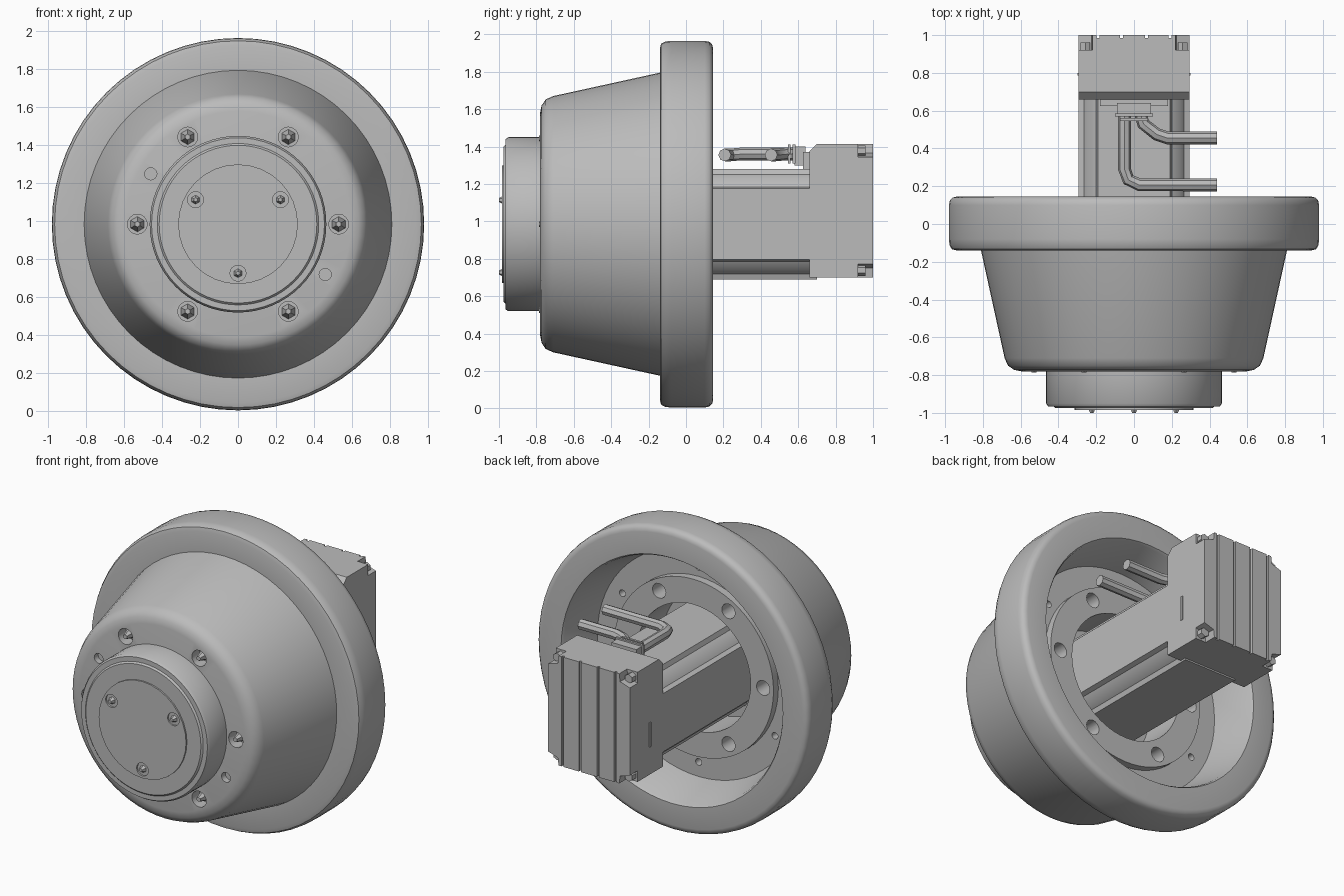
import bpy, bmesh, math
from mathutils import Matrix, Vector

if "Cube" in bpy.data.objects:
    bpy.data.objects.remove(bpy.data.objects["Cube"], do_unlink=True)

CZ = 0.985   # height of the wheel axis
SEG = 64

grey = bpy.data.materials.new("plain_grey")
grey.use_nodes = True
grey.diffuse_color = (0.5, 0.5, 0.5, 1)
grey.node_tree.nodes["Principled BSDF"].inputs["Base Color"].default_value = (0.5, 0.5, 0.5, 1)


def finish(name, bm, smooth=True):
    bmesh.ops.remove_doubles(bm, verts=bm.verts, dist=0.0005)
    bmesh.ops.recalc_face_normals(bm, faces=bm.faces)
    me = bpy.data.meshes.new(name)
    bm.to_mesh(me)
    bm.free()
    me.materials.append(grey)
    ob = bpy.data.objects.new(name, me)
    bpy.context.collection.objects.link(ob)
    if smooth:
        shade(ob)
    return ob


def activate(ob):
    bpy.ops.object.select_all(action='DESELECT')
    ob.select_set(True)
    bpy.context.view_layer.objects.active = ob


def shade(ob):
    activate(ob)
    bpy.ops.object.shade_smooth_by_angle(angle=math.radians(35))


def lathe(name, profile, seg=SEG):
    """Revolve (radius, y) points about the wheel axis."""
    bm = bmesh.new()
    vs = [bm.verts.new((r, y, CZ)) for r, y in profile]
    es = [bm.edges.new(p) for p in zip(vs, vs[1:])]
    bmesh.ops.spin(bm, geom=vs + es, cent=(0, 0, CZ), axis=(0, 1, 0),
                   angle=math.tau, steps=seg, use_duplicate=False)
    return finish(name, bm)


def prism(name, outline, y0, y1):
    """Extrude an (x, z) outline along y."""
    bm = bmesh.new()
    f = bm.faces.new([bm.verts.new((x, y0, z)) for x, z in outline])
    ext = bmesh.ops.extrude_face_region(bm, geom=[f])["geom"]
    bmesh.ops.translate(bm, vec=(0, y1 - y0, 0),
                        verts=[g for g in ext if isinstance(g, bmesh.types.BMVert)])
    return finish(name, bm, False)


def box(name, lo, hi):
    return prism(name, [(lo[0], lo[2]), (hi[0], lo[2]), (hi[0], hi[2]), (lo[0], hi[2])], lo[1], hi[1])


def polar(radius, degrees):
    a = math.radians(degrees)
    return radius * math.cos(a), CZ + radius * math.sin(a)


def pegs(name, spots, r, y0, y1, sides=16, tip=1.0):
    """Cylinders or cones along y at (x, z) spots; tip scales the y0 end."""
    bm = bmesh.new()
    for x, z in spots:
        m = Matrix.Translation((x, (y0 + y1) / 2, z)) @ Matrix.Rotation(math.pi / 2, 4, 'X')
        bmesh.ops.create_cone(bm, cap_ends=True, segments=sides, radius1=r, radius2=r * tip,
                              depth=y1 - y0, matrix=m)
    return finish(name, bm)


def cut(ob, *cutters):
    for c in cutters:
        c.hide_render = True
        mod = ob.modifiers.new("cut", 'BOOLEAN')
        mod.operation, mod.solver, mod.object = 'DIFFERENCE', 'EXACT', c
        activate(ob)
        bpy.ops.object.modifier_apply(modifier=mod.name)
        bpy.data.objects.remove(c, do_unlink=True)


six = [polar(0.53, 60 * i) for i in range(6)]
pins = [polar(0.53, a) for a in (150, 330)]
three = [polar(0.258, a) for a in (30, 150, 270)]

# Wheel body: tapered drum, wide rim, stepped mounting flange and motor well
wheel = lathe("wheel_body", [
    (0, -0.78), (0.595, -0.78), (0.635, -0.772), (0.667, -0.75), (0.685, -0.71),
    (0.81, -0.14), (0.94, -0.14), (0.965, -0.133), (0.977, -0.11), (0.98, -0.08),
    (0.98, 0.1), (0.975, 0.125), (0.96, 0.14), (0.94, 0.145), (0.8, 0.145), (0.79, 0.13),
    (0.73, -0.13), (0.575, -0.13), (0.575, -0.08), (0.41, -0.08), (0.41, -0.35), (0, -0.35)])
cut(wheel,
    pegs("front_holes", six, 0.052, -0.85, -0.7),
    pegs("pin_holes", pins, 0.032, -0.85, -0.74),
    pegs("flange_holes", [polar(0.5, 60 * i) for i in range(6)], 0.048, -0.2, 0.0),
    pegs("small_holes", [polar(0.635, a) for a in (30, 90, 210, 270)], 0.022, -0.2, 0.0))
shade(wheel)
pegs("drum_bolts", six, 0.043, -0.785, -0.69, 6, 0.35)

# Hub with a raised lip and a screwed cover
hub = lathe("hub", [(0, -0.76), (0.465, -0.76), (0.465, -0.95), (0.455, -0.965),
                    (0.425, -0.965), (0.415, -0.975), (0, -0.975)])
cover = lathe("hub_cover", [(0, -0.95), (0.315, -0.95), (0.315, -0.985), (0, -0.985)], 32)
cut(cover, pegs("cover_holes", three, 0.042, -1.02, -0.96))
shade(cover)
pegs("cover_screws", three, 0.036, -1.0, -0.95, 6, 0.3)

# Motor barrel: square section with hollowed corners
quarter = [(0.295, 0.19), (0.265, 0.2), (0.24, 0.24), (0.2, 0.265), (0.19, 0.295)]
outline = []
for k, (sx, sz) in enumerate([(1, 1), (-1, 1), (-1, -1), (1, -1)]):
    pts = quarter if k % 2 == 0 else quarter[::-1]
    outline += [(sx * x, CZ + sz * z) for x, z in pts]
shade(prism("motor_barrel", outline, -0.35, 0.7))

# Motor head: box with bevelled front top edge, grooved back and corner pockets
head = box("motor_head", (-0.295, 0.66, 0.7), (0.295, 1.0, 1.415))
bm = bmesh.new()
bm.from_mesh(head.data)
edge = [e for e in bm.edges if all(v.co.y < 0.7 and v.co.z > 1.4 for v in e.verts)]
bmesh.ops.bevel(bm, geom=edge, offset=0.04, segments=1, affect='EDGES')
bm.to_mesh(head.data)
bm.free()
for x in (-0.19, -0.065, 0.065, 0.19):
    cut(head, box("back_groove", (x - 0.008, 0.985, 0.6), (x + 0.008, 1.1, 1.5)))
for sx in (-1, 1):
    for z, sz in ((0.7, 1), (1.415, -1)):
        pocket = [(sx * 0.32, z - sz * 0.03), (sx * 0.215, z - sz * 0.03),
                  (sx * 0.225, z + sz * 0.05), (sx * 0.32, z + sz * 0.08)]
        cut(head, prism("pocket", pocket, 0.92, 1.1))
pegs("head_screws", [(sx * 0.258, z) for sx in (-1, 1) for z in (0.738, 1.377)],
     0.03, 0.9, 0.96, 6)
for sx in (-1, 1):
    box("side_plate", (sx * 0.297 - 0.003, 0.785, 0.88), (sx * 0.297 + 0.003, 0.8, 1.04))

# Cable socket on top of the barrel
box("socket_block", (-0.18, 0.625, 1.27), (0.18, 0.68, 1.37))
box("socket_neck", (-0.09, 0.58, 1.3), (0.09, 0.64, 1.4))
for y in (0.545, 0.57):
    box("socket_collar", (-0.1 + (0.57 - y), y, 1.31), (0.1 - (0.57 - y), y + 0.015, 1.41))


# Two bent cables running out to one side
def cable(name, points):
    cu = bpy.data.curves.new(name, 'CURVE')
    cu.dimensions = '3D'
    cu.bevel_depth, cu.bevel_resolution, cu.use_fill_caps = 0.034, 2, True
    sp = cu.splines.new('POLY')
    sp.points.add(len(points) - 1)
    for p, co in zip(sp.points, points):
        p.co = (*co, 1)
    cu.materials.append(grey)
    ob = bpy.data.objects.new(name, cu)
    bpy.context.collection.objects.link(ob)
    activate(ob)
    bpy.ops.object.convert(target='MESH')
    shade(bpy.context.object)


cable("long_cable", [(-0.05, 0.6, 1.36), (-0.05, 0.29, 1.36), (-0.03, 0.235, 1.355),
                     (0.03, 0.207, 1.355), (0.44, 0.207, 1.355)])
cable("short_cable", [(0.03, 0.6, 1.36), (0.05, 0.53, 1.36), (0.12, 0.475, 1.355),
                      (0.18, 0.455, 1.355), (0.44, 0.455, 1.355)])
